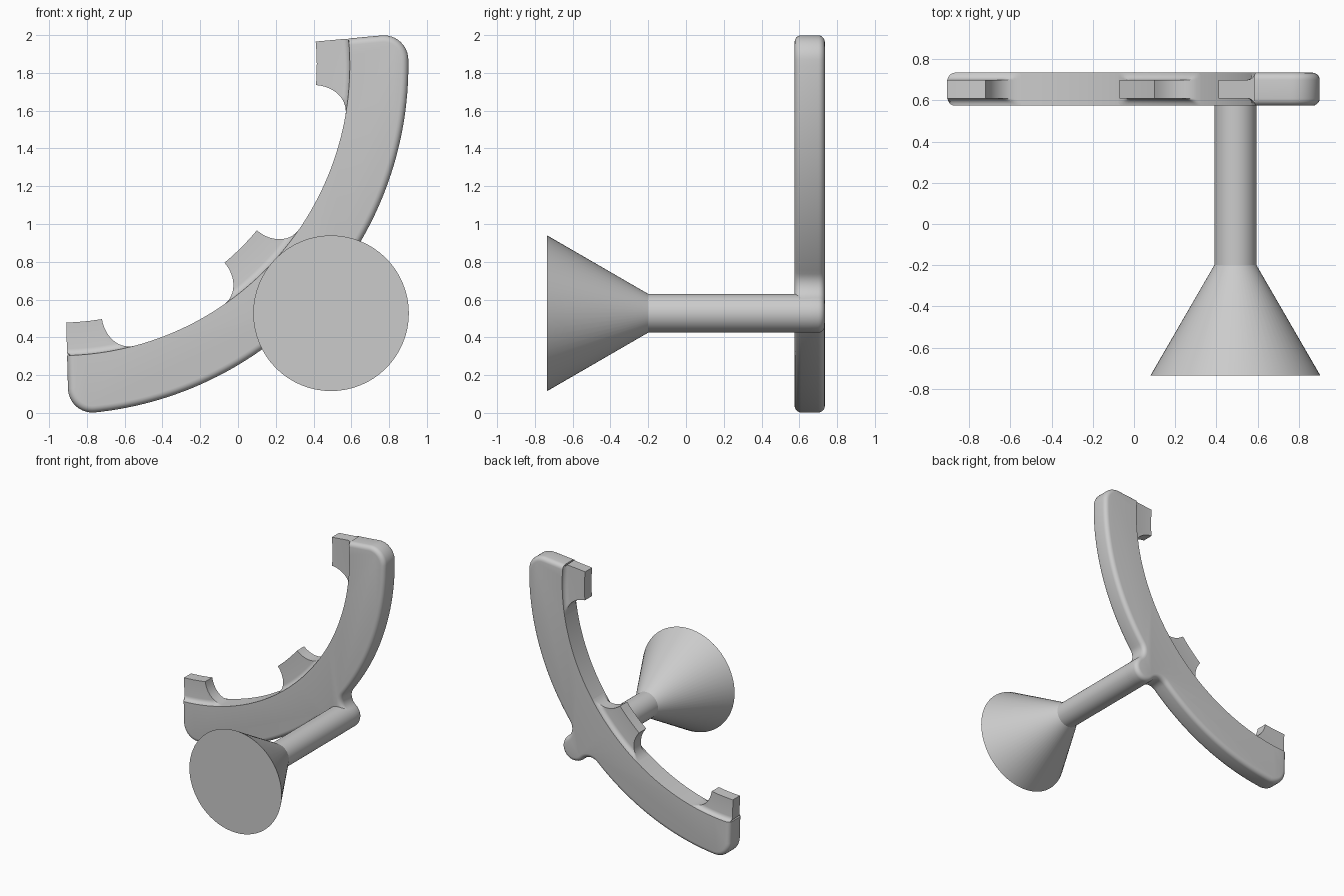
import bpy, bmesh
from math import radians, degrees, sin, cos, acos, atan2, sqrt, pi, hypot

if "Cube" in bpy.data.objects:
    bpy.data.objects.remove(bpy.data.objects["Cube"])

CX, CZ = -0.945, 1.84            # centre of the curved arm
R_IN, R_OUT, R_TIP = 1.537, 1.847, 1.362
A0, A1 = -88.5, 5.3              # end angles of the arm, degrees
YC, HALF, FLAT = 0.655, 0.08, 0.045
RHO = HALF - FLAT                # edge rounding
ROD_X, ROD_Z, ROD_R = 0.4925, 0.5275, 0.1025


def span(a, b, n):
    return [a + (b - a) * i / n for i in range(n + 1)]


def polar(r, a, cx=CX, cz=CZ):
    return cx + r * cos(radians(a)), cz + r * sin(radians(a))


def loft(name, loops):
    """Skin closed loops of equal length and cap both ends."""
    bm = bmesh.new()
    rings = [[bm.verts.new(p) for p in loop] for loop in loops]
    n = len(rings[0])
    for a, b in zip(rings, rings[1:]):
        for i in range(n):
            j = (i + 1) % n
            bm.faces.new((a[i], a[j], b[j], b[i]))
    bm.faces.new(rings[0])
    bm.faces.new(rings[-1][::-1])
    bmesh.ops.remove_doubles(bm, verts=bm.verts[:], dist=1e-5)
    bmesh.ops.recalc_face_normals(bm, faces=bm.faces[:])
    mesh = bpy.data.meshes.new(name)
    bm.to_mesh(mesh)
    bm.free()
    ob = bpy.data.objects.new(name, mesh)
    bpy.context.collection.objects.link(ob)
    smooth(ob)
    return ob


def smooth(ob):
    bpy.ops.object.select_all(action='DESELECT')
    ob.select_set(True)
    bpy.context.view_layer.objects.active = ob
    bpy.ops.object.shade_smooth_by_angle(angle=radians(30))


# Curved arm outline: list of (x, z, normal angle), left end to right end
outline = []


def arc(c, r, a, b, n):
    outline.extend((*polar(r, t, *c), t) for t in span(a, b, n))


CORNER, FILLET = 0.13, 0.09
rc = R_OUT - CORNER
da = degrees(atan2(CORNER, sqrt(rc * rc - CORNER * CORNER)))
dx, dz = ROD_X - CX, ROD_Z - CZ
d, phi = hypot(dx, dz), degrees(atan2(dz, dx))
rf = R_OUT + FILLET
delta = degrees(acos((d * d + rf * rf - (ROD_R + FILLET) ** 2) / (2 * d * rf)))
f1, f2 = polar(rf, phi - delta), polar(rf, phi + delta)
swing = (degrees(atan2(f2[1] - ROD_Z, f2[0] - ROD_X)) - phi + 180) % 360 - 180

outline.append((*polar(R_IN, A0), A0 - 90))
arc(polar(rc, A0 + da), CORNER, A0 - 90, A0 + da, 12)
arc((CX, CZ), R_OUT, A0 + da + 1, phi - delta - 0.8, 24)
arc(f1, -FILLET, phi - delta, phi - swing, 10)
arc((ROD_X, ROD_Z), ROD_R, phi - swing, phi + swing, 24)
arc(f2, -FILLET, phi + swing, phi + delta, 10)
arc((CX, CZ), R_OUT, phi + delta + 0.8, A1 - da - 1, 24)
arc(polar(rc, A1 - da), CORNER, A1 - da, A1 + 90, 12)
outline.append((*polar(R_IN, A1), A1 + 90))

# Rounded layers through the arm's thickness
half_layers = [(RHO * (1 - cos(t)), FLAT + RHO * sin(t)) for t in span(0, pi / 2, 5)]
layers = [(o, -w) for o, w in reversed(half_layers)] + half_layers
inner = [polar(R_IN, a) for a in span(A1 - 2, A0 + 2, 56)]
loops = []
for off, w in layers:
    loop = [(x - off * cos(radians(n)), YC + w, z - off * sin(radians(n)))
            for x, z, n in outline]
    loops.append(loop + [(x, YC + w, z) for x, z in inner])
loft("curved_arm", loops)

# Finger cross-section: (half-width, height), flaring into the arm
flare = [(HALF - RHO * cos(t), RHO * (1 - sin(t))) for t in span(pi / 2, 0, 5)]
side = [(HALF, -0.01)] + flare + [(FLAT, R_IN - R_TIP)]
section = side + [(-w, h) for w, h in reversed(side)]


def finger(name, a, b, foot_a=True, foot_b=True):
    """Prong between angles a and b, with a concave foot where requested."""
    height, reach = R_IN - R_TIP, 5.5
    curve = [(reach * (1 - cos(t)), height * (1 - sin(t))) for t in span(0, pi / 2, 14)]
    steps = [(t, height) for t in span(a, b, 6)]
    if foot_a:
        steps = [(a - s, h) for s, h in reversed(curve[1:])] + steps
    if foot_b:
        steps += [(b + s, h) for s, h in curve[1:]]
    rings = []
    for i, (t, top) in enumerate(steps):
        # flush ends follow the arm's rounded edge
        end = 1 if i == 0 and not foot_a else -1 if i == len(steps) - 1 and not foot_b else 0
        ring = []
        for w, h in section:
            x, z = polar(R_IN - min(h, top), t)
            u = max(0, abs(w) - FLAT)
            off = end * (RHO - sqrt(max(0, RHO * RHO - u * u)))
            ring.append((x - off * sin(radians(t)), YC + w, z + off * cos(radians(t))))
        rings.append(ring)
    loft(name, rings)


finger("left_finger", A0, -80.5, foot_a=False)
finger("middle_finger", -50.1, -39.9)
finger("top_finger", -4.4, A1, foot_b=False)


# Rod and flared base, both along y
def cone(name, r1, r2, y0, y1):
    bpy.ops.mesh.primitive_cone_add(vertices=64, radius1=r1, radius2=r2, depth=y1 - y0,
                                    location=(ROD_X, (y0 + y1) / 2, ROD_Z),
                                    rotation=(-pi / 2, 0, 0))
    bpy.context.object.name = name
    smooth(bpy.context.object)


cone("rod", ROD_R, ROD_R, -0.2, 0.66)
cone("flared_base", 0.412, ROD_R, -0.735, -0.2)
